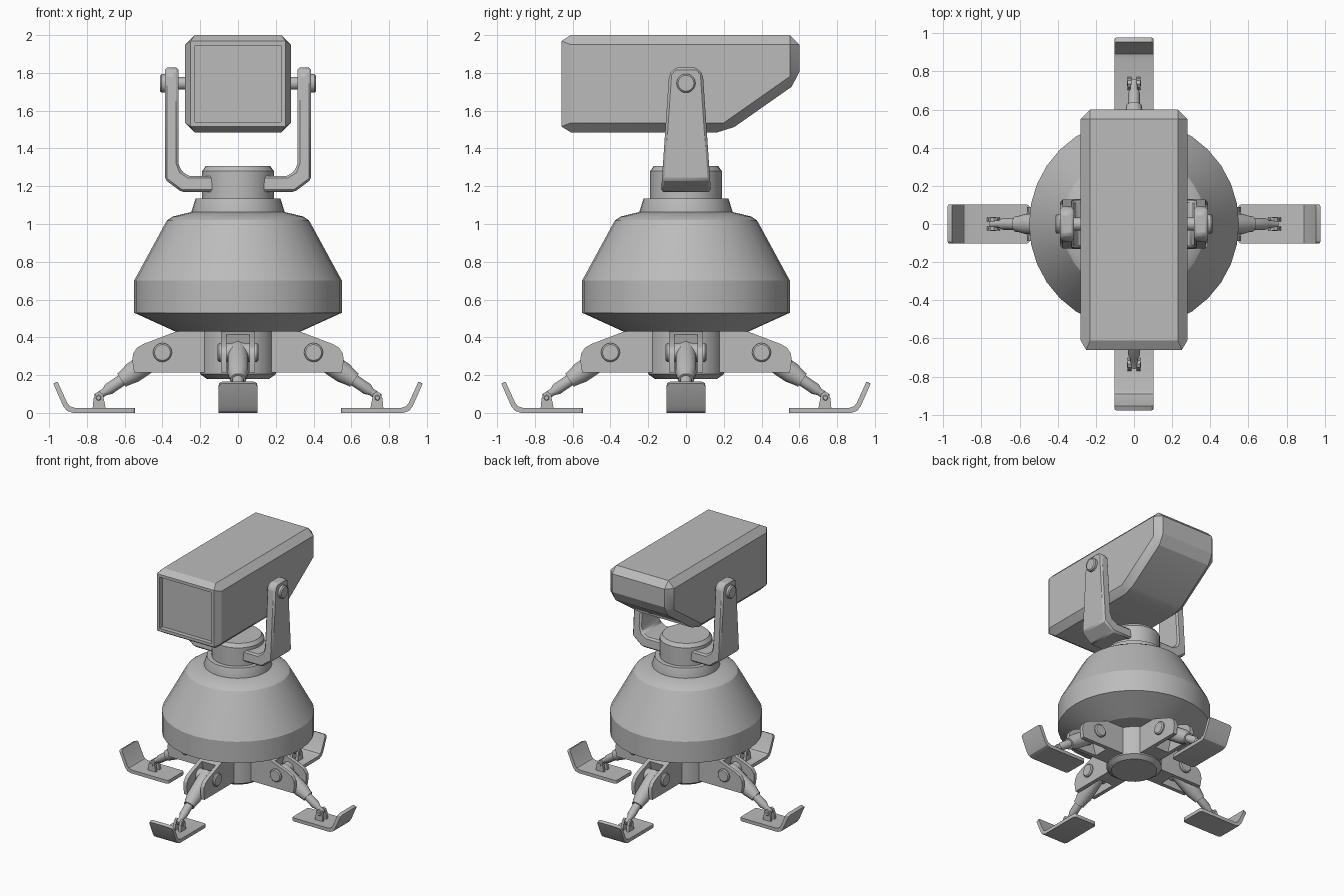
import bpy, bmesh, math
from mathutils import Matrix, Vector

if "Cube" in bpy.data.objects:
    bpy.data.objects.remove(bpy.data.objects["Cube"])

GREY = (0.5, 0.5, 0.5, 1)
metal = bpy.data.materials.new("grey metal")
metal.use_nodes = True
metal.diffuse_color = GREY
metal.node_tree.nodes["Principled BSDF"].inputs["Base Color"].default_value = GREY


def finish(bm, name, matrix=None, bevel=0.0):
    """Turn a bmesh into a named, shaded object."""
    if matrix:
        bm.transform(matrix)
    bmesh.ops.recalc_face_normals(bm, faces=bm.faces)
    mesh = bpy.data.meshes.new(name)
    bm.to_mesh(mesh)
    bm.free()
    obj = bpy.data.objects.new(name, mesh)
    bpy.context.collection.objects.link(obj)
    mesh.materials.append(metal)
    if bevel:
        mod = obj.modifiers.new("edge bevel", 'BEVEL')
        mod.width, mod.segments = bevel, 1
        mod.limit_method, mod.angle_limit = 'ANGLE', 0.6
    bpy.ops.object.select_all(action='DESELECT')
    obj.select_set(True)
    bpy.context.view_layer.objects.active = obj
    bpy.ops.object.shade_smooth_by_angle(angle=math.radians(24))
    return obj


def prism(points, y0, y1):
    """Extrude an x-z outline from y0 to y1."""
    bm = bmesh.new()
    face = bm.faces.new([bm.verts.new((x, y0, z)) for x, z in points])
    out = bmesh.ops.extrude_face_region(bm, geom=[face])
    moved = [v for v in out["geom"] if isinstance(v, bmesh.types.BMVert)]
    bmesh.ops.translate(bm, verts=moved, vec=(0, y1 - y0, 0))
    bmesh.ops.recalc_face_normals(bm, faces=bm.faces)
    return bm


def lathe(profile, steps):
    """Spin an r-z profile about the z axis."""
    bm = bmesh.new()
    verts = [bm.verts.new((r, 0, z)) for r, z in profile]
    edges = [bm.edges.new(pair) for pair in zip(verts, verts[1:])]
    bmesh.ops.spin(bm, geom=verts + edges, axis=(0, 0, 1), cent=(0, 0, 0),
                   steps=steps, angle=math.tau)
    bmesh.ops.remove_doubles(bm, verts=bm.verts, dist=0.0005)
    return bm


def along(start, end):
    """Matrix placing the z axis at start, pointing to end."""
    d = Vector(end) - Vector(start)
    return Matrix.Translation(start) @ d.to_track_quat('Z', 'Y').to_matrix().to_4x4()


def pin(name, start, end, radius, matrix=Matrix(), chamfer=0.008):
    h = (Vector(end) - Vector(start)).length
    prof = [(0, 0), (radius - chamfer, 0), (radius, chamfer),
            (radius, h - chamfer), (radius - chamfer, h), (0, h)]
    return finish(lathe(prof, 20), name, matrix @ along(start, end))


# Body, collar, neck and lower hub
finish(lathe([(0, 0.43), (0.33, 0.43), (0.55, 0.53), (0.55, 0.70), (0.395, 0.985),
              (0.375, 1.02), (0.345, 1.04), (0.24, 1.065), (0, 1.065)], 32), "body")
finish(lathe([(0, 1.05), (0.245, 1.05), (0.245, 1.07), (0.225, 1.135), (0, 1.135)], 32), "collar")
finish(lathe([(0, 1.12), (0.19, 1.12), (0.19, 1.28), (0.17, 1.307), (0, 1.307)], 32), "neck")
finish(lathe([(0, 0.18), (0.165, 0.18), (0.2, 0.205), (0.2, 0.44), (0, 0.44)], 24), "hub")

# Four legs, each built along +x and turned into place
arm_side = [(0.1, 0.215), (0.55, 0.215), (0.56, 0.28), (0.555, 0.315), (0.535, 0.345),
            (0.5, 0.365), (0.33, 0.43), (0.1, 0.43)]
arm_core = [(0.1, 0.215), (0.31, 0.215), (0.37, 0.415), (0.33, 0.43), (0.1, 0.43)]
foot_side = [(0.545, 0), (0.875, 0), (0.905, 0.01), (0.925, 0.035), (0.978, 0.155),
             (0.955, 0.165), (0.905, 0.055), (0.89, 0.035), (0.865, 0.027), (0.545, 0.027)]
lug_side = [(0.7, 0.02), (0.77, 0.02), (0.765, 0.075), (0.752, 0.105), (0.735, 0.113), (0.715, 0.1)]
hip, ankle = Vector((0.40, 0, 0.32)), Vector((0.74, 0, 0.088))
for i, side in enumerate(("left", "back", "right", "front")):
    turn = Matrix.Rotation(i * math.pi / 2, 4, 'Z')
    for y in (-0.09, 0.06):
        finish(prism(arm_side, y, y + 0.03), side + "_leg_bracket_plate", turn)
    finish(prism(arm_core, -0.062, 0.062), side + "_leg_bracket_core", turn)
    pin(side + "_hip_pin", (0.40, -0.108, 0.32), (0.40, 0.108, 0.32), 0.05, turn)

    # Telescopic strut
    strut = turn @ along(hip, ankle)
    length = (ankle - hip).length
    finish(lathe([(0, -0.04), (0.05, -0.03), (0.056, 0), (0.056, 0.19), (0.042, 0.25),
                  (0.042, 0.262), (0, 0.262)], 16), side + "_strut_sleeve", strut)
    finish(lathe([(0, 0.2), (0.031, 0.2), (0.031, 0.345), (0.02, 0.37), (0.02, length + 0.01),
                  (0, length + 0.02)], 16), side + "_strut_rod", strut)

    # Ski-shaped foot with rounded corners, and its ankle lugs
    bm = prism(foot_side, -0.102, 0.102)
    corners = [e for e in bm.edges if e.calc_length() < 0.0285
               and (e.verts[0].co.x < 0.6 or e.verts[0].co.z > 0.1)]
    bmesh.ops.bevel(bm, geom=corners, offset=0.018, segments=3, affect='EDGES', profile=0.5)
    finish(bm, side + "_foot", turn)
    for y in (-0.034, 0.014):
        finish(prism(lug_side, y, y + 0.02), side + "_ankle_lug", turn)
    pin(side + "_ankle_pin", (0.738, -0.038, 0.08), (0.738, 0.038, 0.08), 0.014, turn, 0.003)

# Yoke arms, tapering towards the top
yoke = [(0.12, 1.17), (0.3, 1.17), (0.387, 1.235), (0.387, 1.828), (0.315, 1.828),
        (0.315, 1.32), (0.3, 1.28), (0.26, 1.255), (0.12, 1.255)]


def yoke_half_width(z):
    if z > 1.79:
        return 0.09 - (z - 1.79) * 0.85
    return 0.132 - max(0, z - 1.17) * 0.068


for side, angle in (("left", 0), ("right", math.pi)):
    turn = Matrix.Rotation(angle, 4, 'Z')
    bm = prism(yoke, -1, 1)
    bmesh.ops.bisect_plane(bm, geom=bm.verts[:] + bm.edges[:] + bm.faces[:],
                           plane_co=(0, 0, 1.79), plane_no=(0, 0, 1))
    for v in bm.verts:
        v.co.y *= yoke_half_width(v.co.z)
    finish(bm, side + "_yoke_arm", turn, 0.012)
    pin(side + "_pivot_shaft", (0.25, 0, 1.745), (0.35, 0, 1.745), 0.034, turn)
    pin(side + "_pivot_cap", (0.37, 0, 1.745), (0.412, 0, 1.745), 0.05, turn)

# Launcher box: chamfered all round, with a recessed front panel
outline = [(-0.66, 1.485), (0.215, 1.485), (0.6, 1.755), (0.6, 2.0), (-0.66, 2.0)]
bm = prism(outline, -0.28, 0.28)
bm.transform(Matrix.Rotation(math.pi / 2, 4, 'Z'))
bmesh.ops.bevel(bm, geom=bm.edges[:], offset=0.05, segments=1, affect='EDGES')
bm.normal_update()
front = min(bm.faces, key=lambda f: f.calc_center_median().y)
centre = front.calc_center_median()
for v in front.verts:
    v.co = centre + (v.co - centre) * 1.09
bmesh.ops.inset_region(bm, faces=[front], thickness=0.032)
out = bmesh.ops.extrude_face_region(bm, geom=[front])
bmesh.ops.translate(bm, vec=(0, 0.035, 0),
                    verts=[v for v in out["geom"] if isinstance(v, bmesh.types.BMVert)])
if front.is_valid:
    bmesh.ops.delete(bm, geom=[front], context='FACES_ONLY')
box = finish(bm, "launcher_box")

# Four launch tubes cut into the front panel
for x in (-0.11, 0.11):
    for z in (1.637, 1.847):
        cutter = pin("tube_cutter", (x, -0.8, z), (x, -0.42, z), 0.08, chamfer=0.0)
        cutter.hide_render = True
        cutter.hide_viewport = True
        cut = box.modifiers.new("launch tube", 'BOOLEAN')
        cut.operation, cut.solver, cut.object = 'DIFFERENCE', 'EXACT', cutter
# Keep the sharp-edge shading after the cuts
for mod in [m for m in box.modifiers if m.type == 'NODES']:
    box.modifiers.move(box.modifiers.find(mod.name), len(box.modifiers) - 1)
